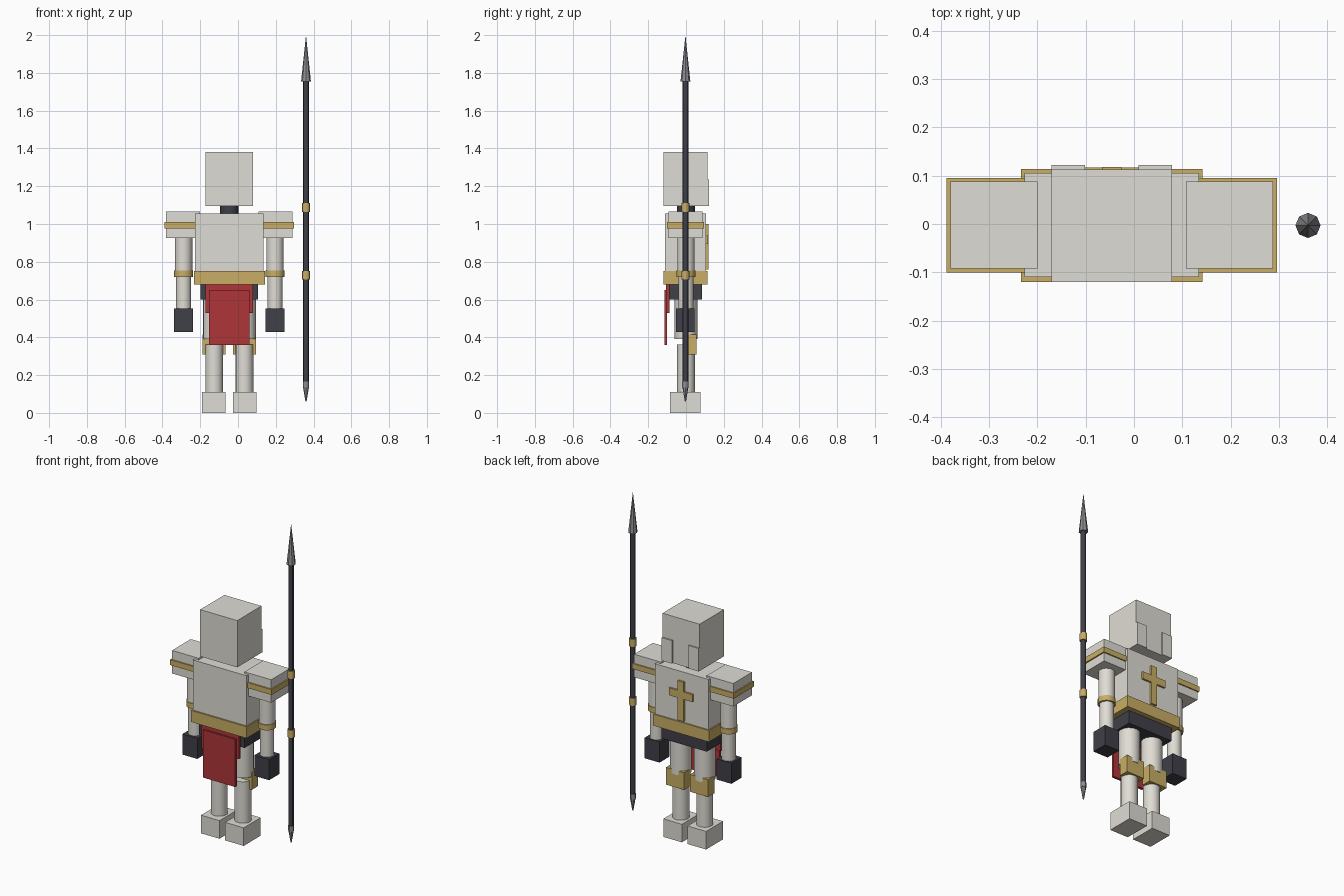
import bpy, math

if "Cube" in bpy.data.objects:
    bpy.data.objects.remove(bpy.data.objects["Cube"])

CX = -0.046   # body centre line; the lance stands to its right


def material(name, rgb):
    m = bpy.data.materials.new(name)
    m.diffuse_color = (*rgb, 1)
    m.use_nodes = True
    m.node_tree.nodes["Principled BSDF"].inputs["Base Color"].default_value = m.diffuse_color
    return m


IVORY = material("ivory_plate", (0.74, 0.72, 0.66))
GOLD = material("gold_trim", (0.58, 0.42, 0.13))
DARK = material("dark_iron", (0.05, 0.05, 0.065))
RED = material("red_cloth", (0.42, 0.035, 0.04))
STEEL = material("steel", (0.28, 0.28, 0.30))


def box(name, mat, x, y, z):
    """Box from (min, max) ranges; x is relative to the body centre line."""
    bpy.ops.mesh.primitive_cube_add(size=1)
    o = bpy.context.object
    o.name = name
    o.location = (CX + sum(x) / 2, sum(y) / 2, sum(z) / 2)
    o.scale = (x[1] - x[0], y[1] - y[0], z[1] - z[0])
    bpy.ops.object.transform_apply(location=False, rotation=False, scale=True)
    o.data.materials.append(mat)
    return o


def tube(name, mat, x, z, r1, r2=None, sides=16, y=0.0):
    """Upright cylinder or cone over the z range; r2 is the top radius."""
    bpy.ops.mesh.primitive_cone_add(
        vertices=sides, radius1=r1, radius2=r1 if r2 is None else r2,
        depth=z[1] - z[0], location=(CX + x, y, sum(z) / 2))
    o = bpy.context.object
    o.name = name
    o.data.materials.append(mat)
    if sides > 8:
        bpy.ops.object.shade_smooth_by_angle(angle=math.radians(30))
    return o


# Head, neck and torso
box("helmet", IVORY, (-0.125, 0.125), (-0.12, 0.113), (1.095, 1.38))
tube("neck", DARK, 0, (1.04, 1.10), 0.048)
box("breastplate", IVORY, (-0.181, 0.181), (-0.11, 0.106), (0.74, 1.055))
box("belt", GOLD, (-0.188, 0.188), (-0.12, 0.114), (0.68, 0.75))
box("pelvis", DARK, (-0.153, 0.153), (-0.09, 0.084), (0.60, 0.685))

# Cross on the back of the torso
box("cross_upright", GOLD, (-0.02, 0.02), (0.10, 0.118), (0.76, 1.0))
box("cross_bar", GOLD, (-0.08, 0.08), (0.10, 0.117), (0.895, 0.94))

# Hanging cloth in front
box("cloth_upper", RED, (-0.125, 0.125), (-0.105, -0.088), (0.53, 0.682))
box("cloth_lower", RED, (-0.108, 0.108), (-0.115, -0.10), (0.36, 0.65))

# Mirrored limbs and plates
for side, s in (("left", -1), ("right", 1)):
    def span(a, b):
        return tuple(sorted((s * a, s * b)))

    box(f"{side}_cheek_plate", IVORY, span(0.055, 0.125), (0.10, 0.122), (1.095, 1.235))
    box(f"{side}_pauldron", IVORY, span(0.154, 0.334), (-0.092, 0.088), (0.925, 1.065))
    box(f"{side}_pauldron_trim", GOLD, span(0.15, 0.342), (-0.10, 0.095), (0.977, 1.01))
    tube(f"{side}_upper_arm", IVORY, s * 0.242, (0.74, 0.95), 0.046)
    tube(f"{side}_elbow_ring", GOLD, s * 0.242, (0.72, 0.753), 0.05)
    tube(f"{side}_forearm", IVORY, s * 0.242, (0.54, 0.73), 0.040)
    box(f"{side}_gauntlet", DARK, span(0.192, 0.292), (-0.052, 0.046), (0.427, 0.552))
    tube(f"{side}_thigh", IVORY, s * 0.08, (0.39, 0.61), 0.06)
    box(f"{side}_knee_guard", GOLD, span(0.02, 0.142), (-0.004, 0.055), (0.31, 0.415))
    tube(f"{side}_calf", IVORY, s * 0.08, (0.10, 0.362), 0.047)
    box(f"{side}_boot", IVORY, span(0.019, 0.144), (-0.085, 0.078), (0, 0.11))

# Lance
LX = 0.36 - CX
tube("lance_shaft", DARK, LX, (0.15, 1.76), 0.015, sides=12, y=-0.003)
tube("lance_head", STEEL, LX, (1.755, 2.0), 0.026, 0.0, sides=8, y=-0.003)
tube("lance_collar", STEEL, LX, (0.135, 0.165), 0.017, sides=12, y=-0.003)
tube("lance_butt_spike", STEEL, LX, (0.06, 0.137), 0.003, 0.016, sides=8, y=-0.003)
for i, z in enumerate((0.728, 1.087)):
    tube(f"lance_grip_ring_{i + 1}", GOLD, LX, (z - 0.023, z + 0.023), 0.021, sides=12, y=-0.003)
